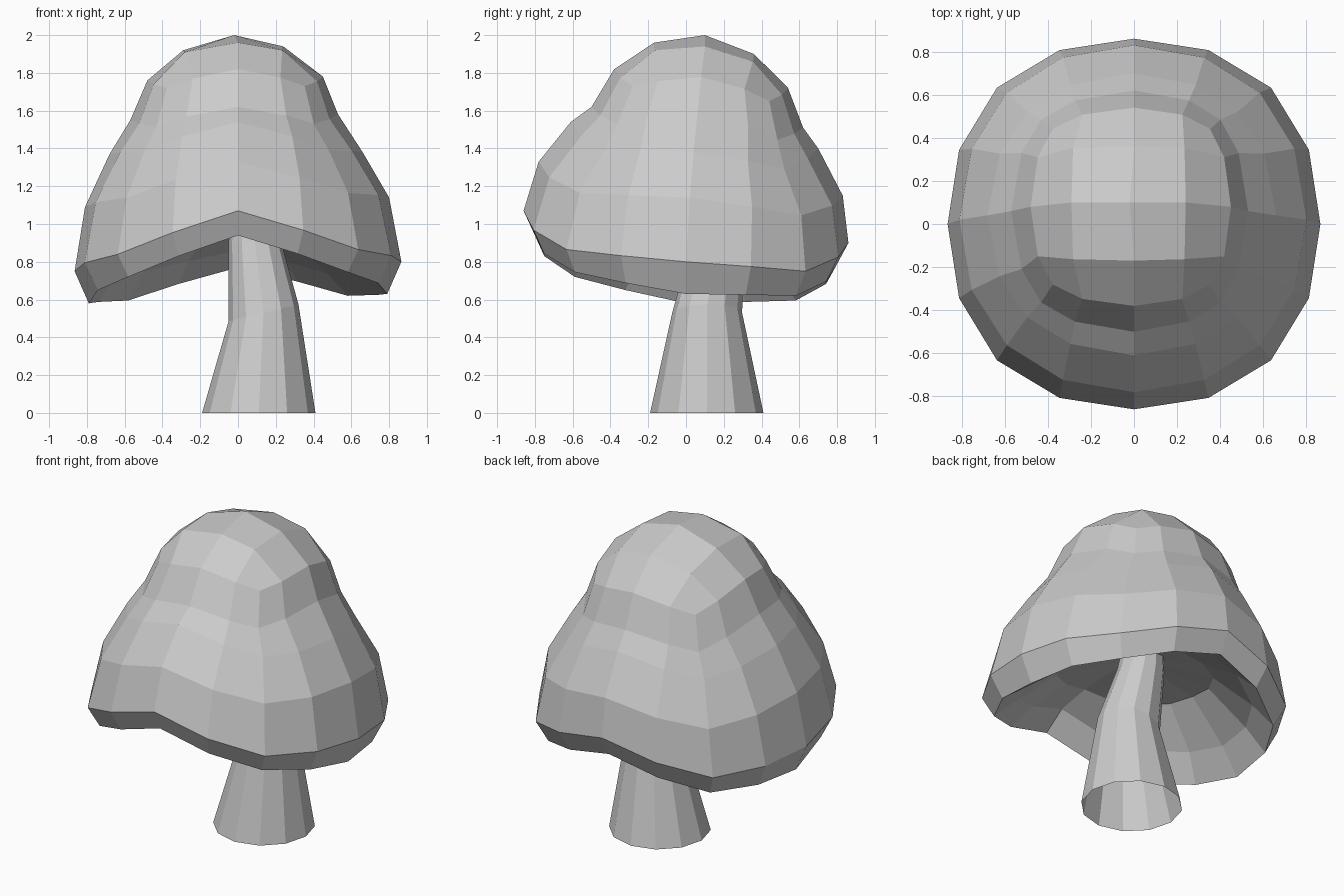
import bpy
import bmesh
from math import sin, cos, pi

if "Cube" in bpy.data.objects:
    bpy.data.objects.remove(bpy.data.objects["Cube"])

grey = bpy.data.materials.new("plain grey")
grey.use_nodes = True
colour = (0.6, 0.6, 0.6, 1)
grey.diffuse_color = colour
grey.node_tree.nodes["Principled BSDF"].inputs["Base Color"].default_value = colour


def finish(bm, name):
    bmesh.ops.recalc_face_normals(bm, faces=bm.faces)
    mesh = bpy.data.meshes.new(name)
    bm.to_mesh(mesh)
    bm.free()
    mesh.materials.append(grey)
    obj = bpy.data.objects.new(name, mesh)
    bpy.context.collection.objects.link(obj)
    return obj


def wavy_ring(bm, left, right, back, front, cy, square, warp, dips, n=16):
    """Ring through four (reach, height) points, dipping at the diagonals."""
    verts = []
    for i in range(n):
        flat = 2 * pi * i / n
        a = flat + warp * sin(4 * flat)
        c, s = cos(a), sin(a)
        rx, zx = left if c > 0 else right
        ry, zy = back if s > 0 else front
        diag = sin(2 * flat) ** 2
        bulge = 1 + square * diag
        dip = diag * dips[0 if s > 0 else 1]
        y = cy + s * (ry - cy if s > 0 else ry + cy) * bulge
        t = 1 - abs(1 - (i % (n // 2)) / (n / 4))
        z = zx * (1 - t) + zy * t - dip
        verts.append(bm.verts.new((c * rx * bulge, y, z)))
    return verts


def bridge(bm, a, b):
    n = len(a)
    for i in range(n):
        j = (i + 1) % n
        bm.faces.new((a[i], a[j], b[j], b[i]))


# Cap rings from crown edge to rim, then the hollow underside:
# left, right, back, front, centre y, squareness, warp, (back dip, front dip)
DIP = (.1, .07)
CAP = [
    ((.45, 1.78), (.48, 1.76), (.54, 1.72), (.38, 1.82), .08, .11, .1, DIP),
    ((.53, 1.58), (.57, 1.55), (.62, 1.51), (.50, 1.62), .06, .07, .09, DIP),
    ((.66, 1.38), (.68, 1.37), (.70, 1.40), (.61, 1.54), .04, .03, .05, DIP),
    ((.80, 1.14), (.81, 1.09), (.83, 1.15), (.78, 1.33), .02, .03, .02, DIP),
    ((.865, .80), (.865, .75), (.86, .90), (.86, 1.07), 0, .04, .01, DIP),
    ((.79, .63), (.79, .58), (.79, .77), (.80, .94), 0, .04, .01, (.08, .04)),
    ((.64, .74), (.68, .75), (.66, .86), (.66, 1.04), 0, .04, 0, (.06, .03)),
    ((.43, .93), (.45, 1), (.45, .93), (.45, 1.08), 0, .04, 0, (.03, 0)),
]
bm = bmesh.new()
rings = [wavy_ring(bm, *r) for r in CAP]
for a, b in zip(rings, rings[1:]):
    bridge(bm, a, b)

# Ceiling of the hollow
middle = bm.verts.new((.09, .1, 1.02))
for k, v in enumerate(rings[-1]):
    bm.faces.new((rings[-1][k - 1], v, middle))

# Crown: a four by four grid of quads
outer = rings[0]
inner = wavy_ring(bm, (.24, 1.94), (.29, 1.92), (.36, 1.90), (.17, 1.96), .1,
                  .38, 0, (.06, .03), n=8)
peak = bm.verts.new((-.02, .1, 2))
for q in range(4):
    o = [outer[(4 * q + k) % 16] for k in range(5)]
    i = [inner[(2 * q + k) % 8] for k in range(3)]
    bm.faces.new((i[0], o[0], o[1], i[1]))
    bm.faces.new((i[1], o[1], o[2], o[3]))
    bm.faces.new((i[1], o[3], o[4], i[2]))
    bm.faces.new((peak, i[0], i[1], i[2]))
finish(bm, "mushroom_cap")

# Stem: bent open tube, given as centre x, centre y, height, radius, tilt
bm = bmesh.new()
stem = []
for cx, cy, z, r, tilt in ((.11, .11, 0, .3, 0), (.135, .112, .53, .185, .045),
                           (.09, .17, .9, .14, 0), (.085, .18, 1.02, .125, 0)):
    ring = []
    for k in range(12):
        c, s = cos(k * pi / 6), sin(k * pi / 6)
        ring.append(bm.verts.new((cx + r * c, cy + r * s, z + tilt * c)))
    stem.append(ring)
for a, b in zip(stem, stem[1:]):
    bridge(bm, a, b)
finish(bm, "mushroom_stem")
